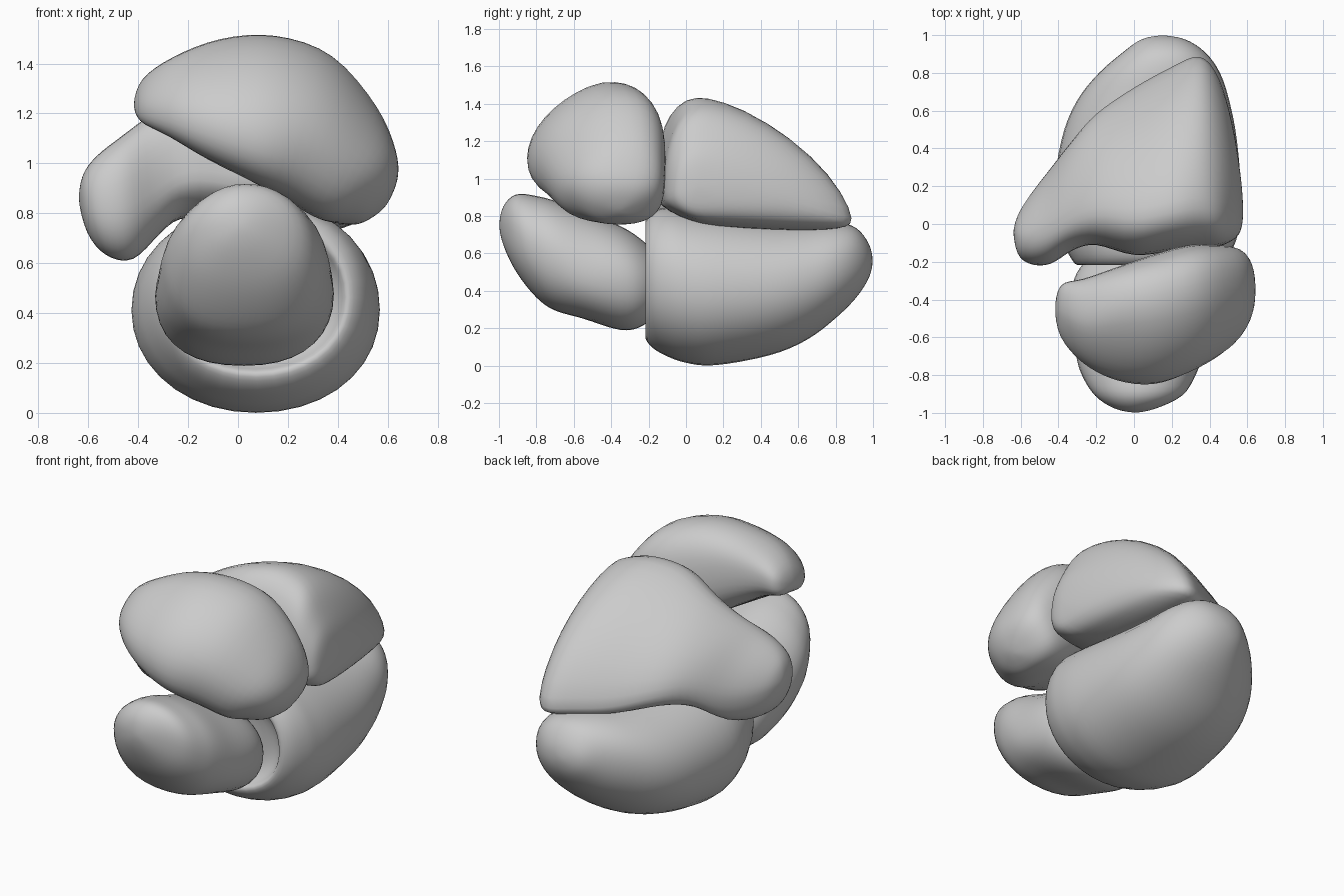
import bpy, bmesh, math
from mathutils import Vector as V

AROUND, STEPS = 36, 4


def ysec(y, x0, x1, z0, z1, fx=0.5, fz=0.5):
    """Section facing y: extents in x and z, centre at fractions fx, fz."""
    ox, oz = x0 + (x1 - x0) * fx, z0 + (z1 - z0) * fz
    return [V((ox, y, oz)), V((x1 - ox, 0, 0)), V((0, 0, z1 - oz)),
            V((x0 - ox, 0, 0)), V((0, 0, z0 - oz))]


def xsec(px, pz, qx, qz, y0, y1, fy=0.5, fz=0.5, front=0, back=0):
    """Section across the body: bottom P, top Q, depth y0..y1, lift of front/back."""
    p, q = V((px, 0, pz)), V((qx, 0, qz))
    yo = y0 + (y1 - y0) * fy
    o = p.lerp(q, fz)
    return [o + V((0, yo, 0)), V((0, y1 - yo, back)), q - o, V((0, y0 - yo, front)), p - o]


def spline(a, b, c, d, t):
    return 0.5 * (2 * b + (c - a) * t + (2 * a - 5 * b + 4 * c - d) * t * t
                  + (3 * b - a - 3 * c + d) * t ** 3)


def loft(name, secs, powers=(2.2, 2.2, 2.2, 2.2)):
    """Smooth skin over sections; powers shape the four quadrants."""
    n = len(secs)
    frames = []
    for i in range(n - 1):
        ids = [max(i - 1, 0), i, i + 1, min(i + 2, n - 1)]
        for k in range(STEPS):
            frames.append([spline(*(secs[j][m] for j in ids), k / STEPS) for m in range(5)])
    frames.append(secs[-1])
    bm = bmesh.new()
    rings = []
    for f in frames:
        ring = []
        for k in range(AROUND):
            quad, r = divmod(k, AROUND // 4)
            a = r / (AROUND // 4) * math.pi / 2
            e = 2 / powers[quad]
            u, w = f[1 + quad], f[1 + (quad + 1) % 4]
            ring.append(bm.verts.new(f[0] + u * max(math.cos(a), 0) ** e
                                     + w * max(math.sin(a), 0) ** e))
        rings.append(ring)
    for r0, r1 in zip(rings, rings[1:]):
        for k in range(AROUND):
            j = (k + 1) % AROUND
            bm.faces.new((r0[k], r0[j], r1[j], r1[k]))
    bmesh.ops.remove_doubles(bm, verts=bm.verts, dist=0.0005)
    for _ in range(4):
        bmesh.ops.smooth_vert(bm, verts=bm.verts, factor=0.4, use_axis_x=True,
                              use_axis_y=True, use_axis_z=True)
    bmesh.ops.recalc_face_normals(bm, faces=bm.faces)
    me = bpy.data.meshes.new(name)
    bm.to_mesh(me)
    bm.free()
    for p in me.polygons:
        p.use_smooth = True
    ob = bpy.data.objects.new(name, me)
    bpy.context.collection.objects.link(ob)
    return ob


# large lower rear chamber, with a dished front
loft("lower_rear_chamber", [
    ysec(-0.10, .06, .06, .45, .45),
    ysec(-0.11, -.18, .30, .27, .63),
    ysec(-0.16, -.26, .40, .19, .72),
    ysec(-0.22, -.30, .44, .155, .77),
    ysec(-0.18, -.34, .50, .09, .83),
    ysec(-0.09, -.385, .545, .04, .85),
    ysec(0.0, -.415, .565, .01, .84),
    ysec(0.15, -.435, .575, -.005, .82),
    ysec(0.45, -.39, .55, .05, .78),
    ysec(0.65, -.31, .51, .135, .77),
    ysec(0.80, -.19, .46, .25, .77),
    ysec(0.91, -.06, .38, .36, .74),
    ysec(0.98, .04, .27, .47, .65),
    ysec(1.0, .15, .15, .56, .56),
], (2.2, 2.1, 2.05, 2.1))

# lower front chamber
loft("lower_front_chamber", [
    ysec(-1.0, 0.01, 0.01, .75, .75),
    ysec(-0.98, -.10, .11, .65, .85),
    ysec(-0.91, -.21, .26, .50, .92),
    ysec(-0.80, -.28, .33, .36, .91),
    ysec(-0.70, -.31, .365, .29, .885),
    ysec(-0.55, -.33, .385, .25, .83, .5, .42),
    ysec(-0.35, -.335, .385, .185, .75),
    ysec(-0.23, -.29, .34, .21, .67),
    ysec(-0.14, -.18, .22, .30, .57),
    ysec(-0.12, .02, .02, .44, .44),
], (2.05, 1.85, 2.4, 2.3))

# arched upper front chamber
loft("upper_front_chamber", [
    xsec(-.42, 1.24, -.42, 1.24, -.45, -.45),
    xsec(-.395, 1.18, -.385, 1.34, -.60, -.32, .5, .5, -.04),
    xsec(-.28, 1.14, -.26, 1.43, -.74, -.29, .5, .5, -.09),
    xsec(-.13, 1.06, -.07, 1.505, -.83, -.23, .6, .5, -.13),
    xsec(.06, .95, .15, 1.52, -.855, -.16, .6, .45, -.11),
    xsec(.20, .86, .38, 1.44, -.79, -.11, .6, .5, -.09),
    xsec(.32, .785, .56, 1.23, -.70, -.11, .6, .5, -.06),
    xsec(.42, .755, .635, 1.05, -.61, -.13),
    xsec(.50, .76, .64, .93, -.5, -.22),
    xsec(.59, .82, .59, .82, -.36, -.36),
], (2.8, 2.0, 2.3, 2.6))

# wedge shaped upper rear chamber with a side lobe
loft("upper_rear_chamber", [
    xsec(-.64, .85, -.64, .85, -.04, -.04),
    xsec(-.605, .72, -.625, .95, -.16, .05),
    xsec(-.53, .63, -.57, 1.03, -.215, .16, .4, .45),
    xsec(-.42, .61, -.47, 1.11, -.215, .30, .35, .42),
    xsec(-.31, .72, -.35, 1.20, -.14, .45, .28, .35),
    xsec(-.20, .80, -.20, 1.30, -.11, .59, .28, .25, .03, -.05),
    xsec(0, .77, 0, 1.40, -.17, .73, .27, .15, .06, -.06),
    xsec(.20, .75, .20, 1.435, -.145, .84, .26, .12, .06, -.05),
    xsec(.35, .745, .35, 1.40, -.13, .90, .26, .12, .06, -.05),
    xsec(.45, .76, .45, 1.33, -.12, .78, .26, .14, .06, -.03),
    xsec(.52, .78, .52, 1.21, -.09, .54, .3, .25, .03),
    xsec(.565, .84, .565, 1.10, -.04, .26, .35, .4),
    xsec(.58, .96, .58, .96, .06, .06),
], (1.55, 2.3, 2.1, 2.6))
